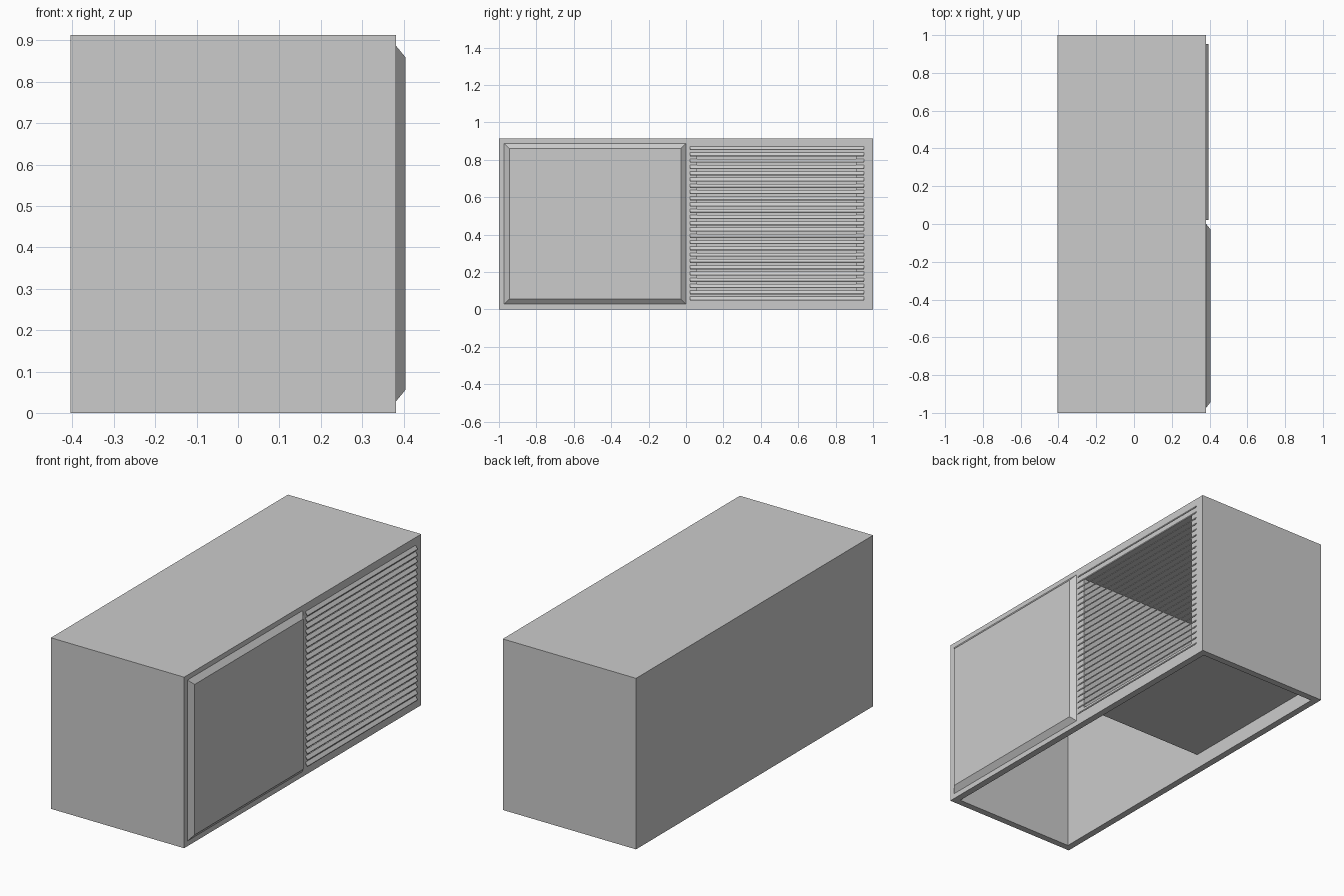
import bpy, bmesh
from mathutils import Vector

old = bpy.data.objects.get("Cube")
if old:
    bpy.data.objects.remove(old, do_unlink=True)

grey = bpy.data.materials.new("light_grey")
grey.use_nodes = True
colour = (0.6, 0.6, 0.6, 1)
grey.diffuse_color = colour
grey.node_tree.nodes["Principled BSDF"].inputs["Base Color"].default_value = colour

BACK, FACE = -0.405, 0.382      # x of the plain side and the detailed side
HEIGHT, WALL = 0.913, 0.036


def finish(name, bm):
    mesh = bpy.data.meshes.new(name)
    bm.to_mesh(mesh)
    bm.free()
    mesh.materials.append(grey)
    obj = bpy.data.objects.new(name, mesh)
    bpy.context.collection.objects.link(obj)
    return obj


def box_mesh(low, high):
    bm = bmesh.new()
    bmesh.ops.create_cube(bm, size=1)
    low, high = Vector(low), Vector(high)
    for v in bm.verts:
        v.co = low + Vector(((v.co[i] + 0.5) * (high[i] - low[i]) for i in range(3)))
    return bm


def cut(target, name, low, high):
    cutter = finish(name, box_mesh(low, high))
    cutter.hide_render = True
    cutter.hide_set(True)
    mod = target.modifiers.new(name, "BOOLEAN")
    mod.operation = "DIFFERENCE"
    mod.solver = "EXACT"
    mod.object = cutter
    bpy.context.view_layer.update()
    # Apply the cut and drop the cutter
    deps = bpy.context.evaluated_depsgraph_get()
    result = bpy.data.meshes.new_from_object(target.evaluated_get(deps))
    target.modifiers.clear()
    target.data = result
    bpy.data.objects.remove(cutter, do_unlink=True)


# Hollow case, open underneath, with a vent opening in one side
Y0, Y1, Z0, Z1 = 0.06, 0.91, 0.08, 0.835
case = finish("case", box_mesh((BACK, -1, 0), (FACE, 1, HEIGHT)))
cut(case, "cavity_cutter", (BACK + WALL, -1 + WALL, -0.1),
    (FACE - WALL, 1 - WALL, HEIGHT - WALL))
cut(case, "vent_cutter", (FACE - 2 * WALL, Y0, Z0), (FACE + 0.1, Y1, Z1))

# Open duct running from the vent to the far wall
bm = box_mesh((BACK + WALL, Y0, Z0), (FACE - WALL, Y1, Z1))
bm.normal_update()
ends = [f for f in bm.faces if abs(f.normal.x) > 0.9]
bmesh.ops.delete(bm, geom=ends, context="FACES_ONLY")
bmesh.ops.reverse_faces(bm, faces=bm.faces)
finish("vent_duct", bm)

# Raised cover panel with sloped borders
bm = box_mesh((FACE, -0.972, 0.028), (0.405, 0, 0.887))
centre = Vector((0, -0.486, 0.4575))
for v in bm.verts:
    if v.co.x > FACE + 0.01:
        v.co.y -= 0.028 if v.co.y > centre.y else -0.028
        v.co.z -= 0.028 if v.co.z > centre.z else -0.028
finish("cover_panel", bm)

# Sloping vent slats
SLATS, LOW, HIGH = 25, 0.047, 0.872
DROP, THICK = 0.017, 0.004
pitch = (HIGH - LOW - DROP - THICK) / (SLATS - 1)
bm = bmesh.new()
for i in range(SLATS):
    z = LOW + i * pitch
    profile = [(FACE, z + DROP), (0.395, z), (0.395, z + THICK), (FACE, z + DROP + THICK)]
    loop = [bm.verts.new((x, 0.022, h)) for x, h in profile]
    face = bm.faces.new(loop)
    new = bmesh.ops.extrude_face_region(bm, geom=[face])["geom"]
    for v in new:
        if isinstance(v, bmesh.types.BMVert):
            v.co.y = 0.952
bmesh.ops.recalc_face_normals(bm, faces=bm.faces)
finish("vent_slats", bm)
